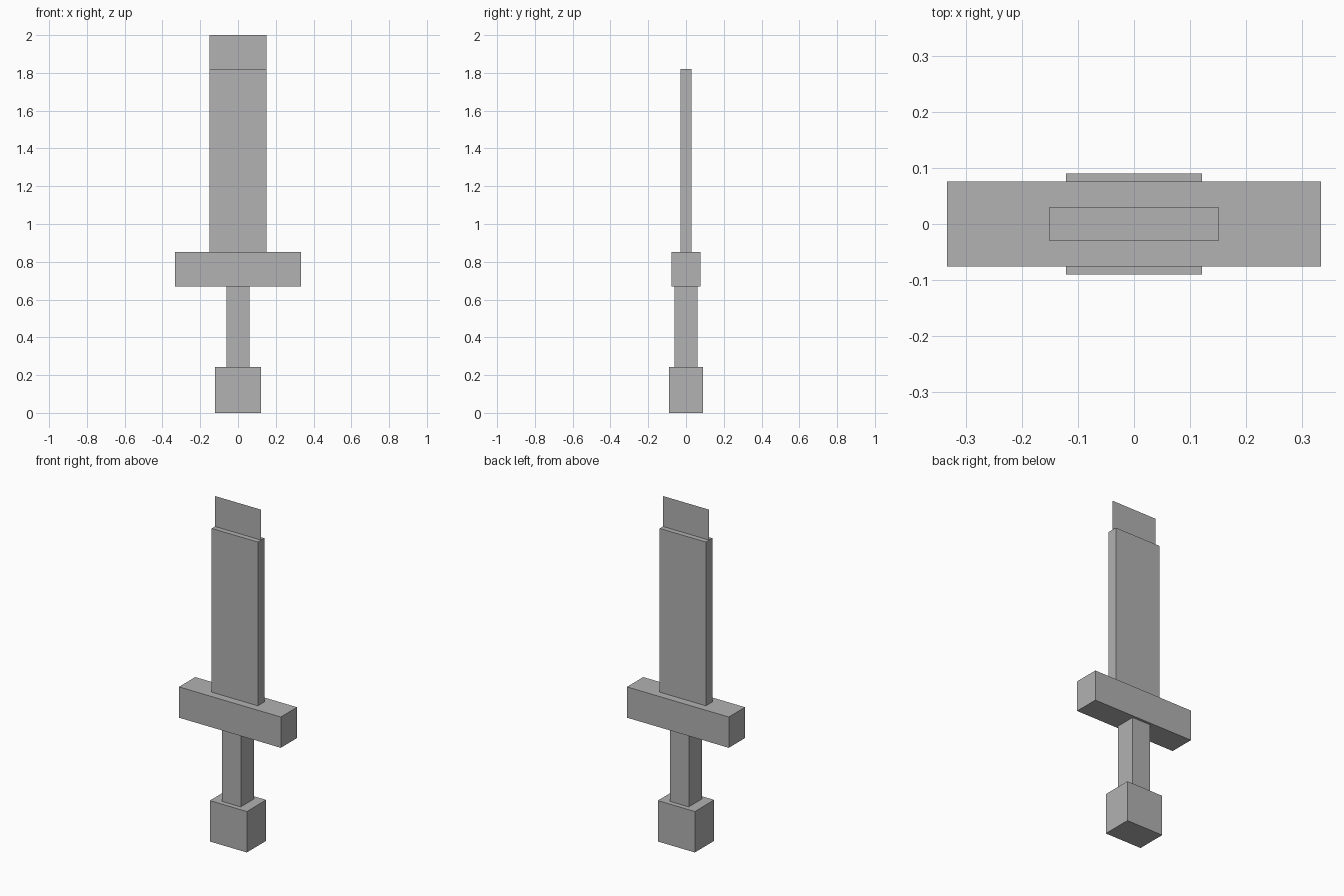
import bpy

default = bpy.data.objects.get("Cube")
if default:
    bpy.data.objects.remove(default, do_unlink=True)

# Single grey material
grey = bpy.data.materials.new("plain_grey")
grey.use_nodes = True
colour = (0.445, 0.445, 0.445, 1)
grey.diffuse_color = colour
grey.node_tree.nodes["Principled BSDF"].inputs["Base Color"].default_value = colour


def finish(name, size):
    obj = bpy.context.object
    obj.name = obj.data.name = name
    obj.scale = size
    bpy.ops.object.transform_apply(location=False, rotation=True, scale=True)
    obj.data.materials.append(grey)
    return obj


def box(name, width, depth, bottom, top):
    bpy.ops.mesh.primitive_cube_add(size=1, location=(0, 0, (bottom + top) / 2))
    return finish(name, (width, depth, top - bottom))


# Handle parts, stacked upwards
box("pommel", 0.242, 0.18, 0, 0.242)
box("grip", 0.122, 0.122, 0.242, 0.67)
box("crossguard", 0.666, 0.152, 0.67, 0.852)

# Blade with a paper-thin upright tip
box("blade", 0.302, 0.06, 0.852, 1.82)
bpy.ops.mesh.primitive_plane_add(size=1, location=(0, 0, 1.91), rotation=(1.570796, 0, 0))
finish("blade_tip", (0.302, 0.18, 1))
